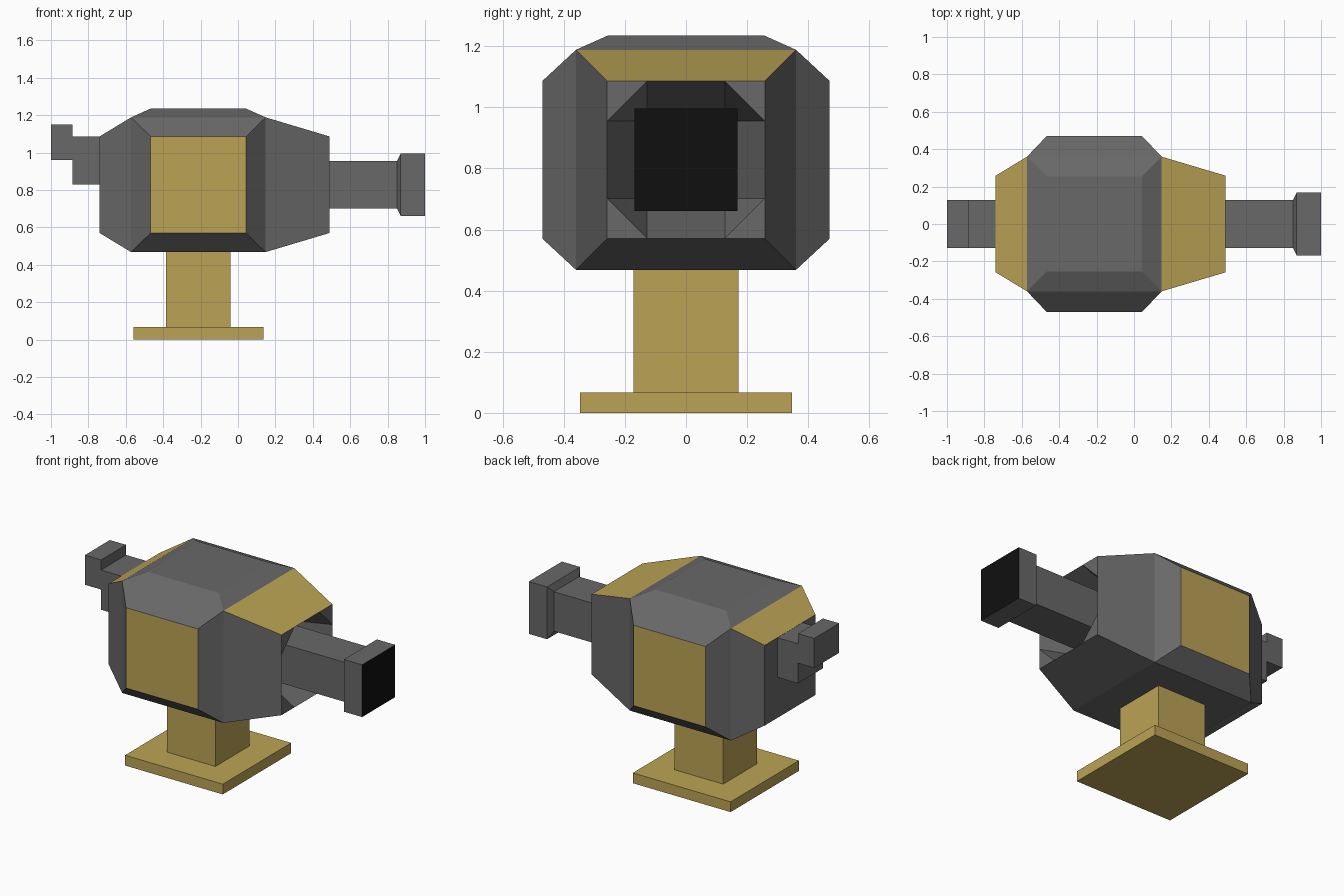
import bpy, bmesh
from mathutils import Vector

if "Cube" in bpy.data.objects:
    bpy.data.objects.remove(bpy.data.objects["Cube"])


def material(name, rgb):
    m = bpy.data.materials.new(name)
    m.diffuse_color = (*rgb, 1)
    m.use_nodes = True
    m.node_tree.nodes["Principled BSDF"].inputs["Base Color"].default_value = m.diffuse_color
    return m


GREY = material("dark_grey", (0.14, 0.14, 0.14))
GOLD = material("gold", (0.5, 0.37, 0.09))
BLACK = material("black", (0.005, 0.005, 0.005))
ZC = 0.828  # height of the body axis


def finish(name, bm, fix_normals=True):
    if fix_normals:
        bmesh.ops.recalc_face_normals(bm, faces=bm.faces)
    me = bpy.data.meshes.new(name)
    bm.to_mesh(me)
    bm.free()
    for m in (GREY, GOLD, BLACK):
        me.materials.append(m)
    ob = bpy.data.objects.new(name, me)
    bpy.context.collection.objects.link(ob)
    return ob


def loft(stations, cap_start=True, cap_end=True):
    """Square sections (x, half size) joined along the body axis."""
    bm = bmesh.new()
    corners = [(-1, -1), (1, -1), (1, 1), (-1, 1)]
    rings = [[bm.verts.new((x, a * h, ZC + b * h)) for a, b in corners]
             for x, h in stations]
    for r, s in zip(rings, rings[1:]):
        for i in range(4):
            j = (i + 1) % 4
            bm.faces.new((r[i], r[j], s[j], s[i]))
    if cap_start:
        bm.faces.new(rings[0][::-1])
    if cap_end:
        bm.faces.new(rings[-1])
    bm.normal_update()
    return bm


def box(name, lo, hi, slot):
    bm = bmesh.new()
    bmesh.ops.create_cube(bm, size=1)
    lo, hi = Vector(lo), Vector(hi)
    for v in bm.verts:
        v.co = (lo + hi) / 2 + Vector(a * b for a, b in zip(v.co, hi - lo))
    for f in bm.faces:
        f.material_index = slot
    return finish(name, bm)


# Body shell, open at the muzzle end
RIM, HOLE = 0.258, 0.127
bm = loft([(-0.74, RIM), (-0.572, 0.36), (0.148, 0.36), (0.49, RIM)], cap_end=False)
bmesh.ops.recalc_face_normals(bm, faces=bm.faces)
for f in list(bm.faces):
    c = f.calc_center_median()
    if c.z > ZC + 0.2 and abs(c.x + 0.212) > 0.1:
        f.material_index = 1  # gold slopes
    elif abs(c.x + 0.212) < 0.1 and c.z > ZC - 0.1:
        # Raised bevelled panels on both sides and the top
        is_side = abs(c.y) > 0.1
        push = f.normal * (0.11 if is_side else 0.047)
        new = bmesh.ops.extrude_discrete_faces(bm, faces=[f])["faces"][0]
        for v in new.verts:
            d = v.co - c
            d.x *= 0.255 / 0.36
            d.y *= 0.255 / 0.36
            if is_side:
                d.z *= 0.258 / 0.36
            v.co = c + d + push
        new.material_index = 1 if is_side else 0
finish("body", bm)

# Recessed front opening with flat corner webs
bm = bmesh.new()
XF, XB = 0.49, 0.15


def point(x, w, k):
    w = w * 1j ** k
    return bm.verts.new((x, w.real, ZC + w.imag))


for k in range(4):
    tri = ((XF, RIM + 1j * RIM), (XF, HOLE + 1j * RIM), (XF, RIM + 1j * HOLE))
    slope = ((XF, HOLE + 1j * RIM), (XB, HOLE + 1j * HOLE), (XF, RIM + 1j * HOLE))
    side = ((XF, RIM + 1j * HOLE), (XB, HOLE + 1j * HOLE),
            (XB, HOLE - 1j * HOLE), (XF, RIM - 1j * HOLE))
    for pts in (tri, slope, side):
        bm.faces.new([point(x, w, k) for x, w in pts])
bmesh.ops.remove_doubles(bm, verts=bm.verts, dist=0.0005)
bm.normal_update()
for f in bm.faces:
    if f.normal.x < 0:
        f.normal_flip()
finish("front_recess", bm, fix_normals=False)

# Barrel with flared square muzzle
bm = loft([(XB, HOLE), (0.85, HOLE), (0.87, 0.168), (1.0, 0.168)])
for f in bm.faces:
    if f.normal.x > 0.9 and f.calc_center_median().x > 0.99:
        f.material_index = 2
finish("barrel", bm)

# Stepped rear handle
profile = [(-0.74, 0.83), (-0.74, 1.085), (-0.885, 1.085), (-0.885, 1.15),
           (-1, 1.15), (-1, 0.96), (-0.885, 0.96), (-0.885, 0.83)]
bm = bmesh.new()
face = bm.faces.new([bm.verts.new((x, -0.127, z)) for x, z in profile])
ext = bmesh.ops.extrude_face_region(bm, geom=[face])["geom"]
bmesh.ops.translate(bm, vec=(0, 0.254, 0),
                    verts=[v for v in ext if isinstance(v, bmesh.types.BMVert)])
finish("rear_handle", bm)

# Stand
box("stand_post", (-0.385, -0.172, 0.06), (-0.04, 0.172, 0.47), 1)
box("stand_base", (-0.56, -0.347, 0), (0.135, 0.347, 0.066), 1)
